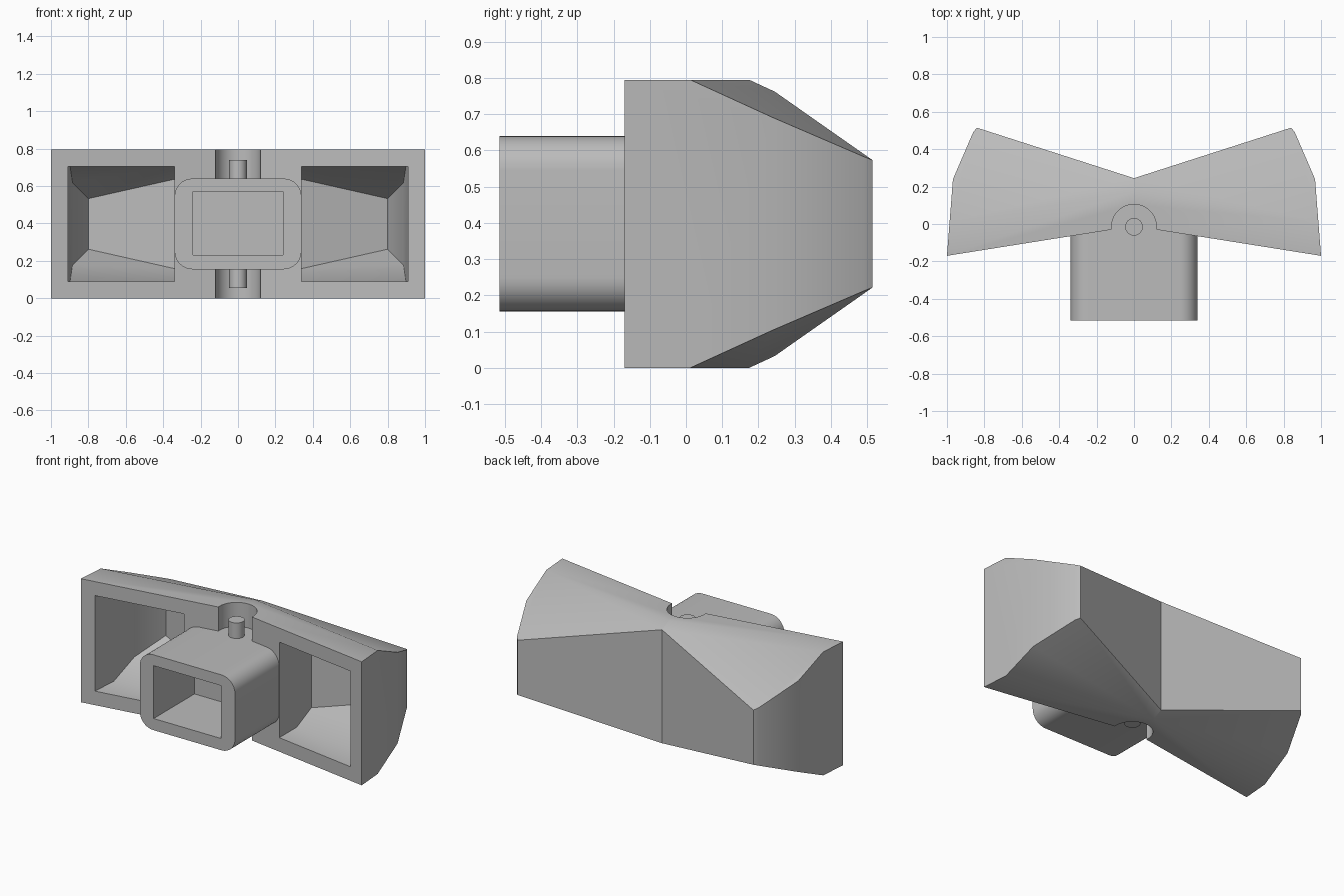
import bpy, bmesh, math
from mathutils import Vector

if "Cube" in bpy.data.objects:
    bpy.data.objects.remove(bpy.data.objects["Cube"])

H = 0.795
MID = H / 2
gray = bpy.data.materials.new("plain gray")
gray.diffuse_color = (0.5, 0.5, 0.5, 1)
gray.use_nodes = True
gray.node_tree.nodes["Principled BSDF"].inputs["Base Color"].default_value = gray.diffuse_color


def to_object(bm, name):
    bmesh.ops.recalc_face_normals(bm, faces=bm.faces)
    mesh = bpy.data.meshes.new(name)
    bm.to_mesh(mesh)
    bm.free()
    mesh.materials.append(gray)
    ob = bpy.data.objects.new(name, mesh)
    bpy.context.collection.objects.link(ob)
    return ob


def prism(name, outline, to_3d, depth, bevel_planes=()):
    """Extrude an outline, then slice off any sloping sides."""
    bm = bmesh.new()
    face = bm.faces.new([bm.verts.new(to_3d(p)) for p in outline])
    new = bmesh.ops.extrude_face_region(bm, geom=[face])["geom"]
    bmesh.ops.translate(bm, vec=depth, verts=[v for v in new if isinstance(v, bmesh.types.BMVert)])
    for co, no in bevel_planes:
        cut = bmesh.ops.bisect_plane(bm, geom=bm.verts[:] + bm.edges[:] + bm.faces[:],
                                     plane_co=co, plane_no=no, clear_outer=True)
        edges = [e for e in cut["geom_cut"] if isinstance(e, bmesh.types.BMEdge)]
        bmesh.ops.contextual_create(bm, geom=edges)
    return to_object(bm, name)


def plan_prism(name, outline, z0, z1, start):
    """Plan-view block whose top and bottom slope inward towards the back."""
    slope = 0.463
    planes = [((0, start, z1), Vector((0.165 * slope, slope, 1))),
              ((0, start, z0), Vector((0.165 * slope, slope, -1)))]
    return prism(name, outline, lambda p: (p[0], p[1], z0), (0, 0, z1 - z0), planes)


def cylinder(name, r, y, z0, z1):
    ring = [(r * math.cos(math.tau * i / 48), y + r * math.sin(math.tau * i / 48)) for i in range(48)]
    return prism(name, ring, lambda p: (p[0], p[1], z0), (0, 0, z1 - z0))


def apply(ob, kind, **settings):
    bpy.context.view_layer.objects.active = ob
    mod = ob.modifiers.new(kind, kind)
    for key, value in settings.items():
        setattr(mod, key, value)
    bpy.ops.object.modifier_apply(modifier=mod.name)


def carve(ob, cutter):
    apply(ob, 'BOOLEAN', operation='DIFFERENCE', solver='EXACT', object=cutter)
    bpy.data.objects.remove(cutter)


def smooth(ob):
    bpy.ops.object.select_all(action='DESELECT')
    ob.select_set(True)
    bpy.context.view_layer.objects.active = ob
    bpy.ops.object.shade_smooth_by_angle(angle=math.radians(30))


# Winged body: one half with its front pocket, then mirrored
body = plan_prism("winged_body", [(0, -0.011), (1, -0.17), (0.968, 0.24), (0.86, 0.49),
                                  (0.84, 0.515), (0, 0.245)], 0, H, 0.175)
pocket = plan_prism("pocket_cutter", [(0.34, -0.3), (0.91, -0.3), (0.91, -0.158), (0.885, 0.21),
                                      (0.80, 0.408), (0.34, 0.26)], 0.09, H - 0.09, 0.168)
carve(body, pocket)
apply(body, 'MIRROR', use_clip=True)

# Round hinge notch through the middle of the body
carve(body, cylinder("notch_cutter", 0.12, -0.015, -0.1, H + 0.1))
smooth(body)

# Rounded socket tube running into the body
w, h, r = 0.339, 0.2425, 0.095
outline = []
for k, (sx, sz) in enumerate([(1, 1), (-1, 1), (-1, -1), (1, -1)]):
    for i in range(9):
        a = math.pi / 2 * (k + i / 8)
        outline.append((sx * (w - r) + r * math.cos(a), MID + sz * (h - r) + r * math.sin(a)))
socket = prism("socket", outline, lambda p: (p[0], -0.515, p[1]), (0, 0.64, 0))
hole = prism("socket_cutter", [(-0.24, 0.23), (0.24, 0.23), (0.24, 0.57), (-0.24, 0.57)],
             lambda p: (p[0], -0.6, p[1]), (0, 0.5, 0))
carve(socket, hole)
smooth(socket)

# Hinge pins above and below the socket
for name, z0, z1 in (("upper_pin", 0.62, 0.74), ("lower_pin", 0.055, 0.175)):
    smooth(cylinder(name, 0.047, -0.015, z0, z1))
